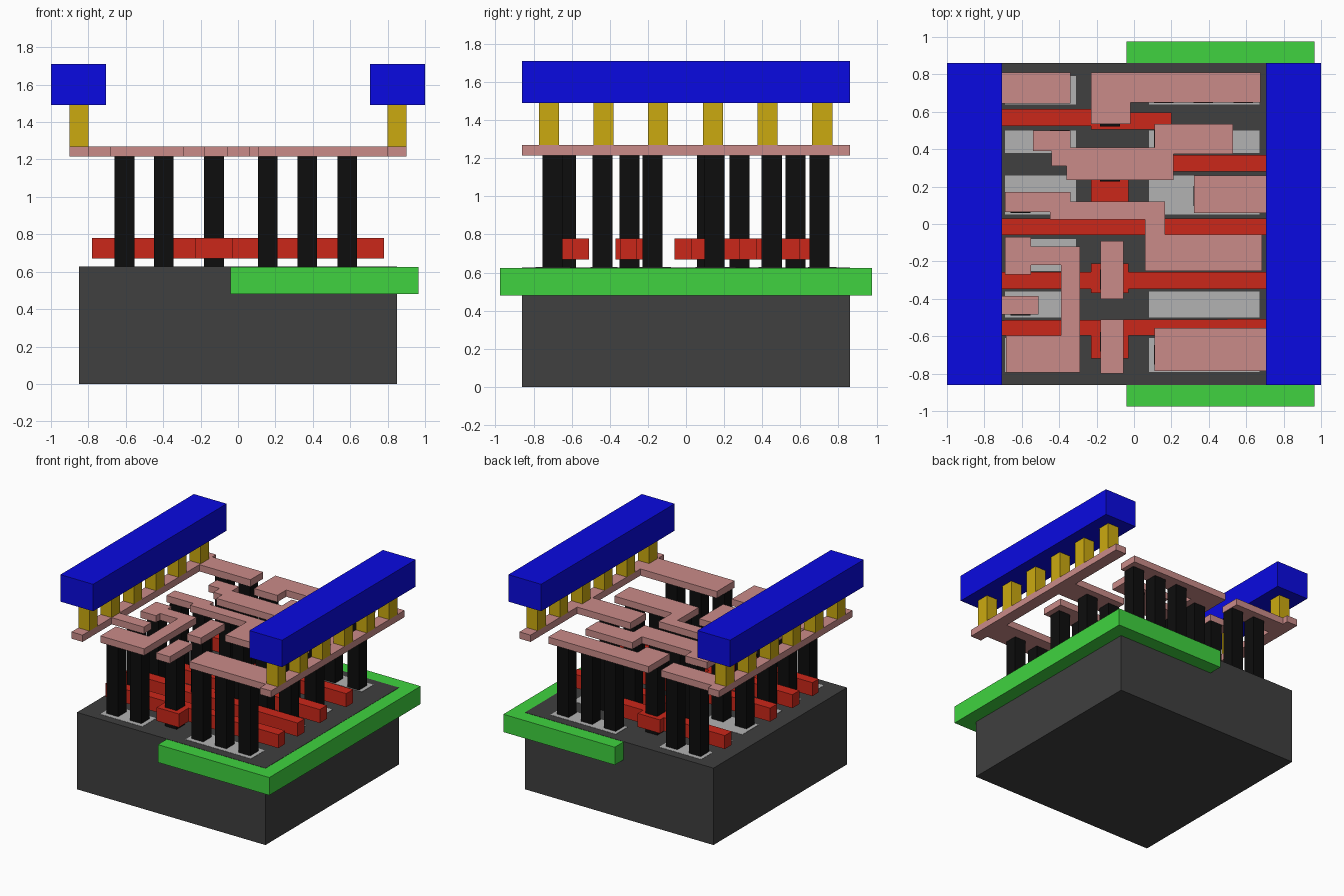
import bpy, bmesh


def material(name, rgb):
    m = bpy.data.materials.new(name)
    m.diffuse_color = (*rgb, 1)
    return m


DARK = material("dark_grey", (0.05, 0.05, 0.05))
LIGHT = material("light_grey", (0.45, 0.45, 0.45))
GREEN = material("green", (0.05, 0.65, 0.05))
RED = material("red", (0.6, 0.02, 0.01))
BLACK = material("black", (0.004, 0.004, 0.004))
PINK = material("pink", (0.59, 0.26, 0.25))
GOLD = material("gold", (0.6, 0.4, 0.005))
BLUE = material("blue", (0.003, 0.003, 0.75))


def prism(name, points, z0, z1, mat):
    """Extrude a flat outline from z0 up to z1."""
    bm = bmesh.new()
    face = bm.faces.new([bm.verts.new((x, y, z0)) for x, y in points])
    ext = bmesh.ops.extrude_face_region(bm, geom=[face])
    top = [v for v in ext["geom"] if isinstance(v, bmesh.types.BMVert)]
    bmesh.ops.translate(bm, verts=top, vec=(0, 0, z1 - z0))
    bmesh.ops.recalc_face_normals(bm, faces=bm.faces)
    mesh = bpy.data.meshes.new(name)
    bm.to_mesh(mesh)
    bm.free()
    mesh.materials.append(mat)
    ob = bpy.data.objects.new(name, mesh)
    bpy.context.collection.objects.link(ob)
    return ob


def box(name, x0, x1, y0, y1, z0, z1, mat):
    return prism(name, [(x0, y0), (x1, y0), (x1, y1), (x0, y1)], z0, z1, mat)


# Base block with the overhanging well
box("substrate", -0.85, 0.85, -0.86, 0.86, 0, 0.627, DARK)
box("well", -0.04, 0.965, -0.975, 0.975, 0.48, 0.625, GREEN)

# Doped patches flush with the top of the base
for y0, y1 in [(0.64, 0.79), (0.38, 0.50), (0.05, 0.26),
               (-0.25, -0.08), (-0.50, -0.36), (-0.79, -0.61)]:
    box("left_patch", -0.69, -0.31, y0, y1, 0.60, 0.629, LIGHT)
    box("right_patch", 0.08, 0.67, y0, y1, 0.60, 0.629, LIGHT)

# Gate bars: outlines with a wider pad in the middle
P0, P1 = -0.23, -0.03
gates = [
    [(-0.78, 0.525), (P0, 0.525), (P0, 0.505), (0.20, 0.505), (0.20, 0.595),
     (P1, 0.595), (P1, 0.665), (P0, 0.665), (P0, 0.615), (-0.78, 0.615)],
    [(-0.78, -0.06), (0.78, -0.06), (0.78, 0.03), (P1, 0.03), (P1, 0.28),
     (0.78, 0.28), (0.78, 0.37), (P1, 0.37), (P1, 0.40), (P0, 0.40),
     (P0, 0.03), (-0.78, 0.03)],
    [(-0.78, -0.347), (P0, -0.347), (P0, -0.37), (P1, -0.37), (P1, -0.347),
     (0.78, -0.347), (0.78, -0.257), (P1, -0.257), (P1, -0.21), (P0, -0.21),
     (P0, -0.257), (-0.78, -0.257)],
    [(-0.78, -0.595), (P0, -0.595), (P0, -0.72), (P1, -0.72), (P1, -0.595),
     (0.78, -0.595), (0.78, -0.508), (-0.78, -0.515)],
]
for g in gates:
    prism("gate_bar", g, 0.67, 0.78, RED)

# Contact posts: row centre y, then the x centres in that row
L0, L1, M, R0, R1, R2 = -0.607, -0.397, -0.128, 0.16, 0.37, 0.585
posts = [
    (0.70, [L0, L1, R0, R1, R2]), (0.575, [M]), (0.45, [L1, R0, R1]),
    (0.28, [M]), (0.15, [R1, R2]), (0.11, [L0, L1]),
    (-0.177, [L0, R0, R1, R2]), (-0.297, [M]), (-0.437, [L0]),
    (-0.63, [M]), (-0.70, [L0, L1, R0, R1, R2]),
]
H = 0.0525
for y, xs in posts:
    for x in xs:
        box("contact_post", x - H, x + H, y - H, y + H, 0.60, 1.215, BLACK)

# Lower metal: side rails with tabs, and the inner wiring
wires = {
    "left_rail": [(-0.9, -0.86), (-0.8, -0.86), (-0.8, -0.485), (-0.51, -0.485),
                  (-0.51, -0.385), (-0.8, -0.385), (-0.8, 0.645), (-0.34, 0.645),
                  (-0.34, 0.81), (-0.8, 0.81), (-0.8, 0.86), (-0.9, 0.86)],
    "right_rail": [(0.9, -0.86), (0.9, 0.86), (0.8, 0.86), (0.8, 0.26),
                   (0.32, 0.26), (0.32, 0.06), (0.8, 0.06), (0.8, -0.555),
                   (0.11, -0.555), (0.11, -0.785), (0.8, -0.785), (0.8, -0.86)],
    "back_wire": [(-0.23, 0.535), (-0.02, 0.535), (-0.02, 0.65), (0.675, 0.65),
                  (0.675, 0.81), (-0.23, 0.81)],
    "upper_wire": [(-0.54, 0.5), (-0.34, 0.5), (-0.34, 0.41), (0.11, 0.41),
                   (0.11, 0.535), (0.53, 0.535), (0.53, 0.375), (0.21, 0.375),
                   (0.21, 0.235), (-0.36, 0.235), (-0.36, 0.31), (-0.44, 0.31),
                   (-0.44, 0.39), (-0.54, 0.39)],
    "centre_wire": [(-0.69, 0.17), (-0.34, 0.17), (-0.34, 0.12), (0.165, 0.12),
                    (0.165, -0.055), (0.685, -0.055), (0.685, -0.25), (0.06, -0.25),
                    (0.06, 0.025), (-0.45, 0.025), (-0.45, 0.065), (-0.69, 0.065)],
    "left_wire": [(-0.69, -0.07), (-0.55, -0.07), (-0.55, -0.12), (-0.29, -0.12),
                  (-0.29, -0.795), (-0.685, -0.795), (-0.685, -0.595),
                  (-0.39, -0.595), (-0.39, -0.22), (-0.55, -0.22),
                  (-0.55, -0.27), (-0.69, -0.27)],
}
for name, pts in wires.items():
    prism(name, pts, 1.215, 1.27, PINK)
for y0, y1 in [(-0.40, -0.09), (-0.80, -0.51)]:
    box("short_wire", -0.18, -0.055, y0, y1, 1.215, 1.27, PINK)

# Via posts and the top power rails on both sides
for s in (-1, 1):
    for i in range(6):
        y = -0.72 + i * 0.287
        box("via_post", s * 0.85 - 0.05, s * 0.85 + 0.05, y - 0.0525, y + 0.0525,
            1.27, 1.49, GOLD)
    box("power_rail", s * 0.8525 - 0.1475, s * 0.8525 + 0.1475, -0.86, 0.86,
        1.49, 1.71, BLUE)
